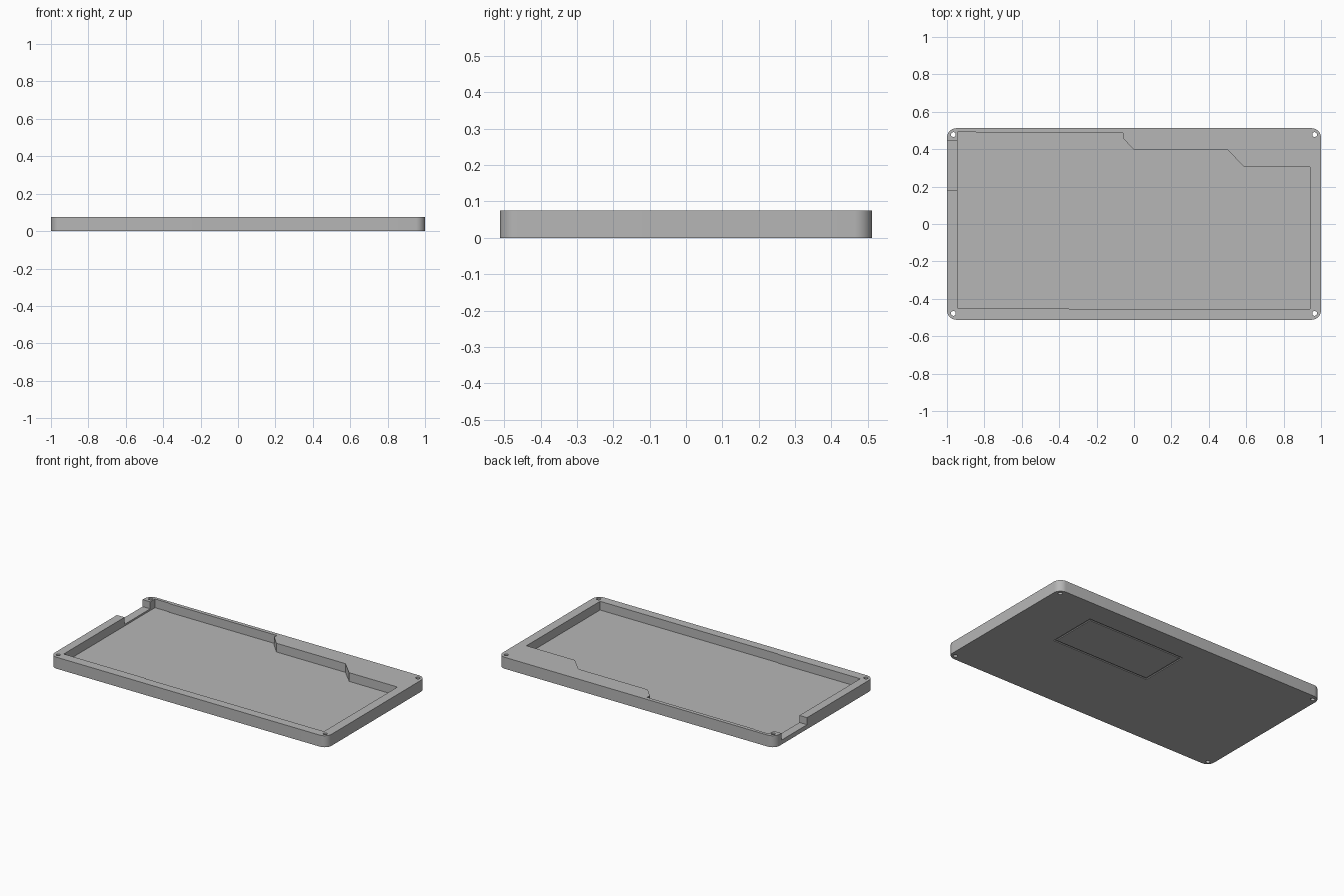
import bpy, bmesh, math

if "Cube" in bpy.data.objects:
    bpy.data.objects.remove(bpy.data.objects["Cube"], do_unlink=True)

HALF_X, HALF_Y, HEIGHT = 1.0, 0.512, 0.075
FLOOR, NOTCH_Z, RADIUS = 0.018, 0.029, 0.05
ABOVE = HEIGHT + 0.05

grey = bpy.data.materials.new("matte grey")
grey.use_nodes = True
colour = (0.47, 0.47, 0.47, 1)
grey.diffuse_color = colour
grey.node_tree.nodes["Principled BSDF"].inputs["Base Color"].default_value = colour


def prism(name, outline, z0, z1):
    """Extrude a flat outline from z0 up to z1."""
    bm = bmesh.new()
    face = bm.faces.new([bm.verts.new((x, y, z0)) for x, y in outline])
    top = bmesh.ops.extrude_face_region(bm, geom=[face])["geom"]
    verts = [v for v in top if isinstance(v, bmesh.types.BMVert)]
    bmesh.ops.translate(bm, verts=verts, vec=(0, 0, z1 - z0))
    bmesh.ops.recalc_face_normals(bm, faces=bm.faces)
    mesh = bpy.data.meshes.new(name)
    bm.to_mesh(mesh)
    bm.free()
    mesh.materials.append(grey)
    obj = bpy.data.objects.new(name, mesh)
    bpy.context.collection.objects.link(obj)
    return obj


def rect(x0, x1, y0, y1):
    return [(x0, y0), (x1, y0), (x1, y1), (x0, y1)]


def arc(cx, cy, r, start, sweep, steps):
    return [(cx + r * math.cos(start + sweep * i / steps),
             cy + r * math.sin(start + sweep * i / steps)) for i in range(steps + 1)]


def cut(target, cutter):
    """Subtract the cutter, then discard it."""
    mod = target.modifiers.new("cut", 'BOOLEAN')
    mod.operation, mod.solver, mod.object = 'DIFFERENCE', 'EXACT', cutter
    bpy.context.view_layer.objects.active = target
    bpy.ops.object.modifier_apply(modifier=mod.name)
    bpy.data.objects.remove(cutter, do_unlink=True)


# Rounded outer block
outline = []
for i, (sx, sy) in enumerate([(1, 1), (-1, 1), (-1, -1), (1, -1)]):
    outline += arc(sx * (HALF_X - RADIUS), sy * (HALF_Y - RADIUS), RADIUS,
                   i * math.pi / 2, math.pi / 2, 10)
tray = prism("case_tray", outline, 0, HEIGHT)

# Stepped pocket
pocket = [(-0.945, -0.45), (-0.35, -0.45), (-0.345, -0.455), (0.94, -0.455),
          (0.94, 0.305), (0.59, 0.305), (0.5, 0.396), (0, 0.396),
          (-0.06, 0.46), (-0.06, 0.487), (-0.84, 0.487), (-0.845, 0.492),
          (-0.945, 0.492)]
cut(tray, prism("pocket_cutter", pocket, FLOOR, ABOVE))

# Opening in the side wall
cut(tray, prism("notch_cutter", rect(-1.1, -0.93, 0.178, 0.443), NOTCH_Z, ABOVE))

# Screw holes through the corners
for sx in (-1, 1):
    for sy in (-1, 1):
        hole = arc(sx * 0.966, sy * 0.478, 0.013, 0, math.tau, 20)[:-1]
        cut(tray, prism("hole_cutter", hole, -0.05, ABOVE))

# Plain shallow groove frame on the underside
X0, X1, Y0, Y1, W = -0.07, 0.64, 0.03, 0.36, 0.012
for bar in (rect(X0, X1, Y0, Y0 + W), rect(X0, X1, Y1 - W, Y1),
            rect(X0, X0 + W, Y0 + W / 2, Y1 - W / 2),
            rect(X1 - W, X1, Y0 + W / 2, Y1 - W / 2)):
    cut(tray, prism("groove_cutter", bar, -0.05, 0.006))

# Smooth rounded corners, crisp edges elsewhere
bpy.ops.object.select_all(action='DESELECT')
tray.select_set(True)
bpy.context.view_layer.objects.active = tray
bpy.ops.object.shade_smooth_by_angle(angle=math.radians(30))
